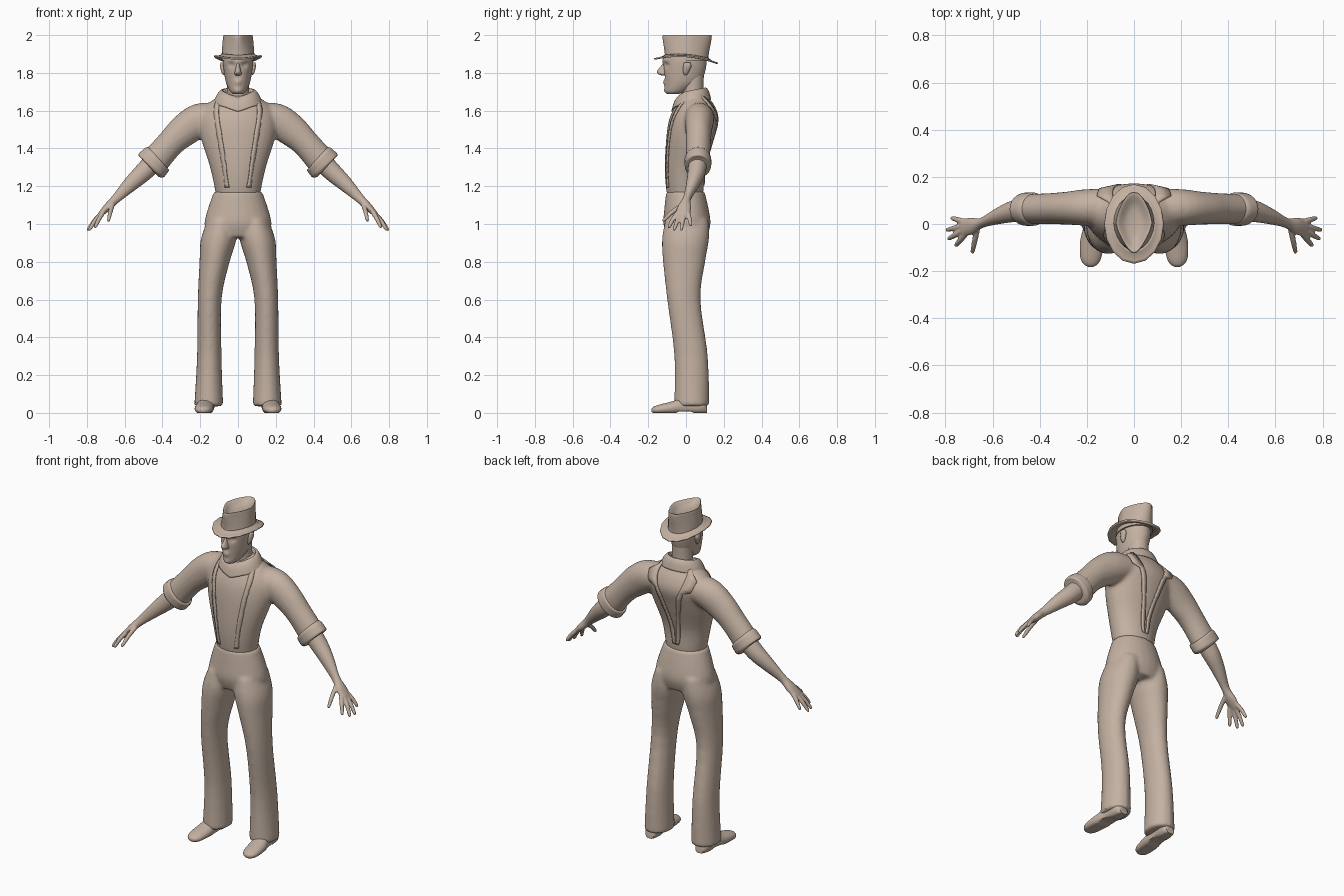
import bpy, bmesh, math
from mathutils import Vector
from mathutils.bvhtree import BVHTree

if "Cube" in bpy.data.objects:
    bpy.data.objects.remove(bpy.data.objects["Cube"])

TAN = (0.55, 0.44, 0.36, 1)
clay = bpy.data.materials.new("tan_clay")
clay.use_nodes = True
clay.diffuse_color = TAN
clay.node_tree.nodes["Principled BSDF"].inputs["Base Color"].default_value = TAN

X, Y, Z = Vector((1, 0, 0)), Vector((0, 1, 0)), Vector((0, 0, 1))
SIDES = (("left", 1), ("right", -1))


def smooth_path(rows, steps):
    """Catmull-Rom interpolation of rows of numbers."""
    out = []
    for i in range(len(rows) - 1):
        p0, p1, p2 = rows[max(i - 1, 0)], rows[i], rows[i + 1]
        p3 = rows[min(i + 2, len(rows) - 1)]
        for k in range(steps):
            t = k / steps
            out.append([b + t / 2 * (c - a + t * (2*a - 5*b + 4*c - d + t * (3*(b - c) + d - a)))
                        for a, b, c, d in zip(p0, p1, p2, p3)])
    out.append(list(rows[-1]))
    return out


def loft(bm, rows, side=X, axis=None, flip=1, sides=24, steps=4, caps=True):
    """Skin ellipses; each row is centre x, y, z, half width along side, half depth."""
    rows = smooth_path(rows, steps)
    centres = [Vector(r[:3]) for r in rows]
    rings, verts = [], []
    for i, r in enumerate(rows):
        t = axis or (centres[min(i + 1, len(rows) - 1)] - centres[max(i - 1, 0)]).normalized()
        u = (side - t * side.dot(t)).normalized()
        v = t.cross(u)
        ring = []
        for k in range(sides):
            a = math.tau * k / sides
            p = centres[i] + u * (r[3] * math.cos(a)) + v * (r[4] * math.sin(a))
            ring.append(bm.verts.new((p.x * flip, p.y, p.z)))
        rings.append(ring)
        verts += ring
    for low, high in zip(rings, rings[1:]):
        for k in range(sides):
            n = (k + 1) % sides
            bm.faces.new((low[k], low[n], high[n], high[k]))
    if caps:
        bm.faces.new(rings[0])
        bm.faces.new(rings[-1])
    return verts


def level(rows, x=0):
    """Rows of height, front y, back y, half width turned into loft rows."""
    return [(r[4] if len(r) > 4 else x, (r[1] + r[2]) / 2, r[0], r[3], (r[2] - r[1]) / 2) for r in rows]


def finish(bm, name, voxel=0, thick=0, angle=50):
    bmesh.ops.recalc_face_normals(bm, faces=bm.faces)
    mesh = bpy.data.meshes.new(name)
    bm.to_mesh(mesh)
    bm.free()
    mesh.materials.append(clay)
    obj = bpy.data.objects.new(name, mesh)
    bpy.context.collection.objects.link(obj)
    bpy.ops.object.select_all(action='DESELECT')
    obj.select_set(True)
    bpy.context.view_layer.objects.active = obj
    bpy.ops.object.shade_smooth_by_angle(angle=math.radians(angle))
    if thick:
        mod = obj.modifiers.new("thickness", 'SOLIDIFY')
        mod.thickness = thick
        mod.offset = 0
    if voxel:
        mod = obj.modifiers.new("blend", 'REMESH')
        mod.mode = 'VOXEL'
        mod.voxel_size = voxel
        mod.use_smooth_shade = True
        mod = obj.modifiers.new("soften", 'SMOOTH')
        mod.iterations = 5
    return obj


# Trousers: pelvis and two flared legs blended together
bm = bmesh.new()
loft(bm, level([(.93, -.1, .11, .16), (1, -.12, .13, .178), (1.08, -.115, .12, .16),
                (1.172, -.105, .098, .128)]), axis=Z)
leg = level([(.035, -.063, .122, .077, .155), (.3, -.062, .116, .065, .152), (.6, -.1, .077, .063, .15),
             (.8, -.122, .102, .08, .124), (.92, -.127, .122, .094, .103), (1.02, -.11, .12, .07, .09)])
for name, s in SIDES:
    loft(bm, leg, axis=Z, flip=s)
finish(bm, "trousers", voxel=.011)

# Shirt: torso with sleeves blended in
bm = bmesh.new()
loft(bm, level([(1.13, -.09, .085, .115), (1.18, -.105, .093, .122), (1.3, -.112, .1, .148),
                (1.45, -.105, .145, .195), (1.55, -.09, .173, .205), (1.62, -.06, .155, .175),
                (1.67, -.025, .12, .115), (1.7, 0, .1, .07)]), axis=Z, sides=32)
sleeve = [(.1, .07, 1.57, .08, .07), (.2, .07, 1.55, .078, .09), (.285, .067, 1.495, .07, .086),
          (.36, .065, 1.425, .066, .074), (.455, .063, 1.315, .064, .078)]
for name, s in SIDES:
    loft(bm, sleeve, side=Y, flip=s)
shirt = finish(bm, "shirt", voxel=.011)

# Braces laid onto the shirt surface
bpy.context.view_layer.update()
surface = BVHTree.FromObject(shirt, bpy.context.evaluated_depsgraph_get())
strap = [(.1, -.2, 1.18), (.125, -.2, 1.4), (.148, -.14, 1.6), (.145, .03, 1.8),
         (.13, .25, 1.62), (.075, .28, 1.42), (.02, .25, 1.2)]
for name, s in SIDES:
    bm = bmesh.new()
    last = None
    for p in smooth_path(strap, 8):
        pair = []
        for edge in (-.02, .02):
            hit, normal, _, _ = surface.find_nearest(Vector(((p[0] + edge) * s, p[1], p[2])))
            pair.append(bm.verts.new(hit + normal * .003))
        if last:
            bm.faces.new((last[0], last[1], pair[1], pair[0]))
        last = pair
    finish(bm, name + "_brace", thick=.006)

# Folded collar, dipping to a point at the front
bm = bmesh.new()
for v in loft(bm, level([(1.64, -.075, .13, .13), (1.685, -.06, .118, .108), (1.705, -.035, .1, .085),
                         (1.66, -.025, .09, .075)]), axis=Z, caps=False, sides=32):
    v.co.z += .2 * (v.co.y - .03)
    if v.co.y < .02:
        v.co.z -= .3 * max(0, .08 - abs(v.co.x))
finish(bm, "collar", thick=.006)

# Forearms with hands, rolled cuffs and shoes
forearm = [(.42, .065, 1.355, .05, .055), (.5, .056, 1.275, .047, .05), (.57, .035, 1.21, .035, .04),
           (.645, .005, 1.135, .021, .025), (.69, -.008, 1.09, .036, .021), (.73, -.018, 1.05, .037, .013)]
fingers = [((.72, .01, 1.06), (.772, .025, .995)), ((.725, -.008, 1.055), (.792, -.025, .972)),
           ((.725, -.027, 1.055), (.785, -.062, .972)), ((.715, -.043, 1.06), (.755, -.09, .985)),
           ((.665, -.02, 1.1), (.685, -.118, 1.02))]
cuff = [(.418, .063, 1.352, .05, .06), (.425, .063, 1.346, .069, .084), (.445, .063, 1.325, .071, .09),
        (.463, .063, 1.305, .068, .088), (.468, .063, 1.3, .05, .06)]
shoe = [(.165, .11, .02, .026, .025), (.167, .08, .035, .042, .045), (.17, 0, .035, .042, .05),
        (.178, -.07, .026, .05, .036), (.183, -.14, .018, .045, .026), (.184, -.17, .015, .03, .018),
        (.184, -.182, .014, .01, .008)]
for name, s in SIDES:
    bm = bmesh.new()
    loft(bm, forearm, side=Y, flip=s)
    for root, tip in fingers:
        middle = Vector(root).lerp(Vector(tip), .55) + Z * .006
        end = Vector(tip) - Vector(root)
        loft(bm, [(*root, .013, .013), (*middle, .012, .012), (*tip, .009, .009),
                  (*(Vector(tip) + end * .04), .004, .004)], side=Y, flip=s, sides=10)
    finish(bm, name + "_forearm_and_hand", voxel=.0045)
    bm = bmesh.new()
    loft(bm, cuff, side=Y, flip=s)
    finish(bm, name + "_cuff")
    bm = bmesh.new()
    for v in loft(bm, shoe, side=X, axis=-Y, flip=s):
        v.co.z = max(v.co.z, 0 if v.co.y < -.05 or v.co.y > .03 else .008)
    finish(bm, name + "_shoe")

# Neck
bm = bmesh.new()
loft(bm, level([(1.62, -.02, .1, .068), (1.7, -.02, .092, .058), (1.8, -.035, .095, .058)]), axis=Z)
finish(bm, "neck")

# Head, with features pushed in or out of the face: x, z, radius, push
features = [(0, 1.7, .022, .008), (0, 1.75, .016, .009), (0, 1.775, .012, -.005), (0, 1.866, .022, .006),
            (.034, 1.842, .015, -.013), (-.034, 1.842, .015, -.013),
            (.036, 1.868, .014, .007), (-.036, 1.868, .014, .007)]
bm = bmesh.new()
for v in loft(bm, level([(1.688, -.092, -.035, .026), (1.705, -.108, .01, .044), (1.75, -.112, .075, .064),
                         (1.81, -.117, .102, .075), (1.87, -.118, .108, .08), (1.93, -.1, .1, .072)]),
              axis=Z, sides=48, steps=8):
    if v.co.y < -.03:
        for x, z, r, push in features:
            gap = ((v.co.x - x) ** 2 + (v.co.z - z) ** 2) / r ** 2
            v.co.y -= push * math.exp(-gap)
finish(bm, "head", angle=80)

# Nose
bm = bmesh.new()
loft(bm, level([(1.786, -.13, -.09, .012), (1.795, -.148, -.09, .019), (1.81, -.154, -.09, .016),
                (1.835, -.133, -.09, .01), (1.86, -.118, -.09, .009)]), axis=Z, sides=16)
finish(bm, "nose", angle=80)

# Ears
for name, s in SIDES:
    bm = bmesh.new()
    loft(bm, level([(1.79, -.01, .005, .006, .074), (1.805, -.015, .015, .011, .077),
                    (1.835, -.015, .028, .013, .082), (1.855, -.01, .022, .008, .083)]),
         axis=Z, flip=s, sides=12)
    finish(bm, name + "_ear", angle=80)

# Hat crown, pinched towards front and back, with a dented top
bm = bmesh.new()
for v in loft(bm, level([(1.865, -.112, .118, .088), (1.91, -.113, .122, .086), (1.985, -.124, .136, .08),
                         (1.999, -.115, .128, .073), (1.975, -.07, .08, .04), (1.968, -.02, .03, .01)]),
              axis=Z, sides=24, steps=3):
    height = min(max((v.co.z - 1.88) / .1, 0), 1)
    pull = .38 if v.co.y < 0 else .2
    v.co.x *= 1 - pull * height * min(abs(v.co.y) / .11, 1)
    v.co.z = min(v.co.z, 2)
finish(bm, "hat_crown", angle=40)

# Hat brim, curled up at the sides and dipping to the back
bm = bmesh.new()
for v in loft(bm, level([(1.885, -.108, .115, .083), (1.869, -.14, .14, .105), (1.862, -.168, .168, .126)]),
              axis=Z, sides=16, steps=2, caps=False):
    v.co.z += 1.7 * v.co.x ** 2 - .07 * v.co.y
finish(bm, "hat_brim", thick=.008, angle=35)
